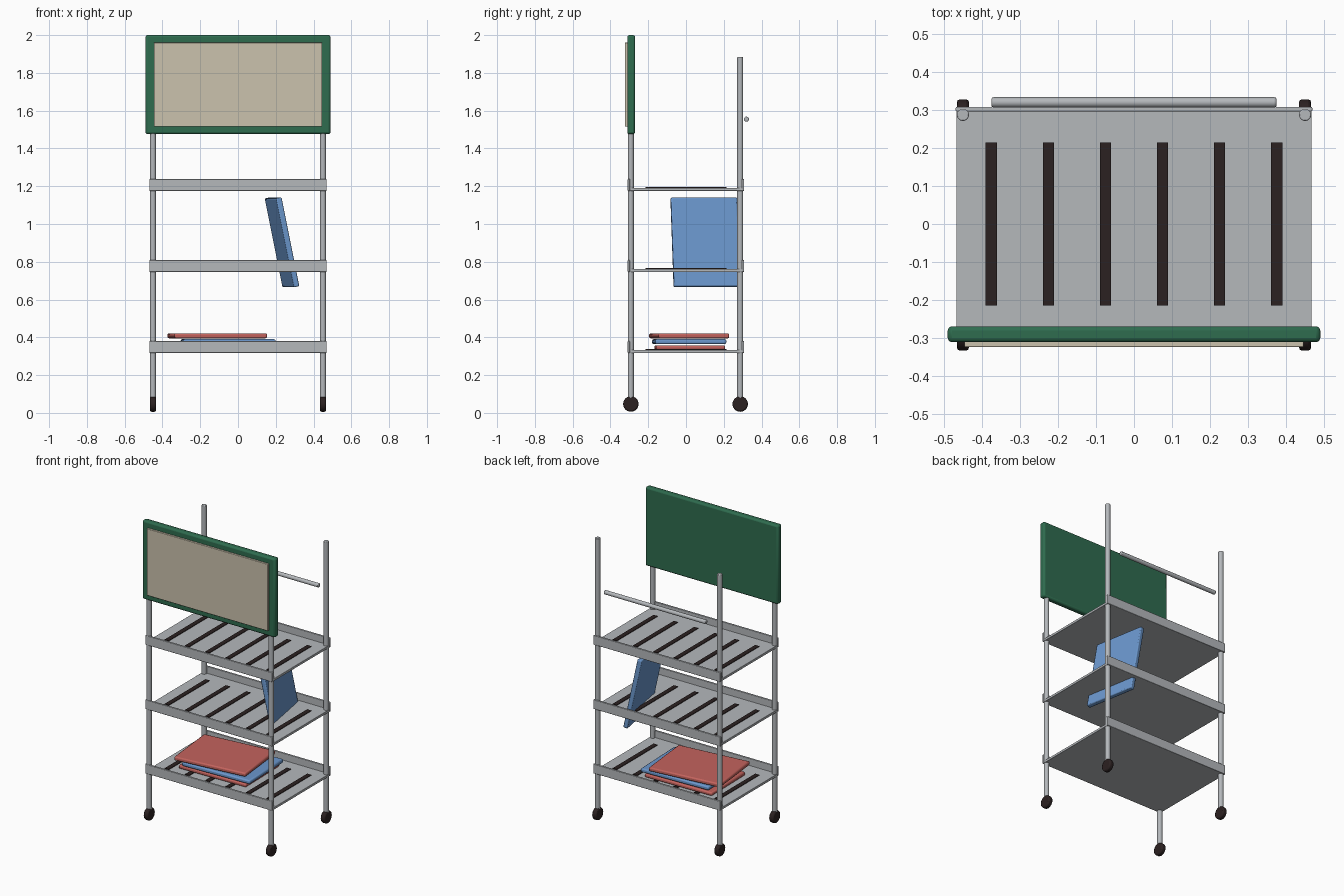
import bpy
import math
from mathutils import Vector

cube = bpy.data.objects.get("Cube")
if cube:
    bpy.data.objects.remove(cube, do_unlink=True)


def material(name, r, g, b):
    m = bpy.data.materials.new(name)
    m.use_nodes = True
    m.diffuse_color = (r, g, b, 1)
    m.node_tree.nodes["Principled BSDF"].inputs["Base Color"].default_value = (r, g, b, 1)
    return m


metal = material("pale grey metal", 0.46, 0.48, 0.50)
dark = material("dark brown rubber", 0.024, 0.015, 0.015)
green = material("green frame", 0.028, 0.15, 0.078)
cream = material("cream panel", 0.60, 0.54, 0.42)
red = material("red cover", 0.55, 0.125, 0.11)
blue = material("blue cover", 0.147, 0.31, 0.61)


def finish(name, mat, bevel):
    ob = bpy.context.object
    ob.name = name
    ob.data.materials.append(mat)
    bpy.ops.object.transform_apply(location=False, rotation=False, scale=True)
    if bevel:
        mod = ob.modifiers.new("rounded edges", "BEVEL")
        mod.width = bevel
        mod.segments = 2
        mod.limit_method = "ANGLE"
    bpy.ops.object.shade_smooth_by_angle(angle=math.radians(40))
    return ob


def box(name, center, size, mat, bevel=0.0, turn=(0, 0, 0)):
    bpy.ops.mesh.primitive_cube_add(size=1, location=center,
                                    rotation=[math.radians(a) for a in turn])
    bpy.context.object.scale = size
    return finish(name, mat, bevel)


def rod(name, start, end, radius, mat, bevel=0.0, sides=20):
    a, b = Vector(start), Vector(end)
    bpy.ops.mesh.primitive_cylinder_add(vertices=sides, radius=radius,
                                        depth=(b - a).length, location=(a + b) / 2)
    bpy.context.object.rotation_euler = (b - a).to_track_quat("Z", "Y").to_euler()
    return finish(name, mat, bevel)


# Posts and wheels
for side, x in (("left", 0.45), ("right", -0.45)):
    for end, y, top in (("front", -0.292, 1.5), ("back", 0.287, 1.885)):
        rod(f"{end}_{side}_post", (x, y, 0.05), (x, y, top), 0.016, metal, 0.003)
        rod(f"{end}_{side}_wheel", (x - 0.016, y, 0.047), (x + 0.016, y, 0.047),
            0.041, dark, 0.008, 24)

# Shelves with front and back lips and dark slots
for level, z in (("bottom", 0.317), ("middle", 0.746), ("top", 1.175)):
    box(f"{level}_shelf", (0, -0.002, z + 0.008), (0.935, 0.61, 0.016), metal, 0.002)
    for end, y in (("front", -0.303), ("back", 0.302)):
        box(f"{level}_{end}_lip", (0, y, z + 0.0315), (0.938, 0.012, 0.063), metal, 0.003)
    for i in range(6):
        box(f"{level}_slot_{i + 1}", (-0.375 + 0.15 * i, 0, z + 0.017),
            (0.03, 0.43, 0.006), dark)

# Sign board
box("sign_frame", (0, -0.29, 1.738), (0.98, 0.042, 0.525), green, 0.011)
box("sign_panel", (0, -0.316, 1.738), (0.892, 0.016, 0.446), cream, 0.003)

# Push handle
rod("push_handle", (-0.375, 0.32, 1.555), (0.375, 0.32, 1.555), 0.0135, metal, 0.005)

# Stacked books on the bottom shelf
box("lower_red_book", (-0.08, 0.02, 0.346), (0.49, 0.365, 0.024), red, 0.008, (0, 0, 1))
box("stacked_blue_book", (-0.052, 0.017, 0.377), (0.49, 0.376, 0.026), blue, 0.008, (0, 0, 2))
box("upper_red_book", (-0.11, 0.017, 0.408), (0.493, 0.376, 0.026), red, 0.008, (0, 0, 6))

# Book leaning through the middle shelf
box("leaning_blue_book", (0.233, 0.102, 0.903), (0.03, 0.355, 0.48), blue, 0.006,
    (0, -11.5, 10))
